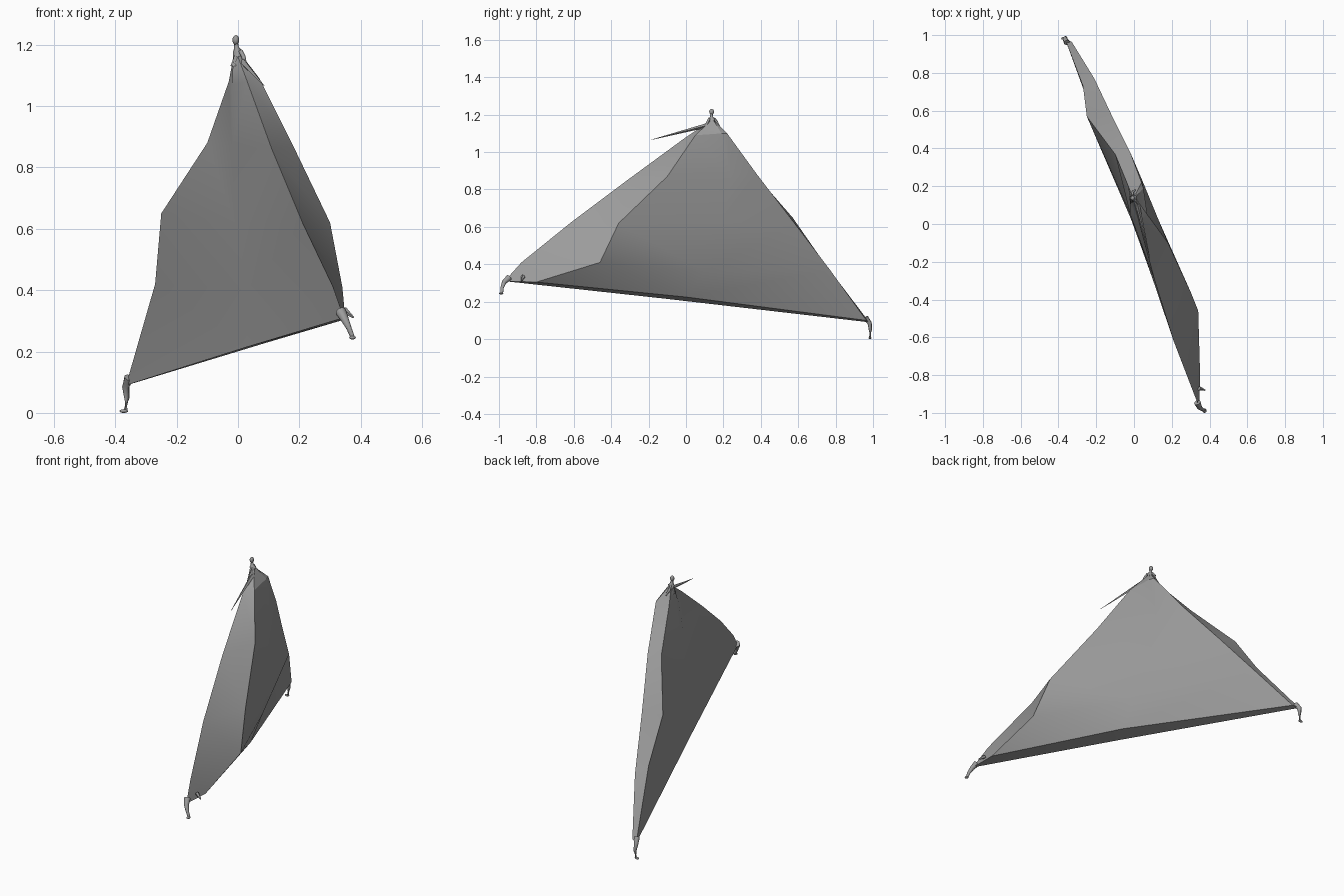
import bpy, bmesh
from mathutils import Vector

if "Cube" in bpy.data.objects:
    bpy.data.objects.remove(bpy.data.objects["Cube"], do_unlink=True)

grey = bpy.data.materials.new("plain_grey")
grey.use_nodes = True
tone = (0.33, 0.33, 0.33, 1)
grey.diffuse_color = tone
grey.node_tree.nodes["Principled BSDF"].inputs["Base Color"].default_value = tone


def finish(bm, name, angle):
    bmesh.ops.recalc_face_normals(bm, faces=bm.faces)
    mesh = bpy.data.meshes.new(name)
    bm.to_mesh(mesh)
    bm.free()
    mesh.materials.append(grey)
    obj = bpy.data.objects.new(name, mesh)
    bpy.context.collection.objects.link(obj)
    bpy.ops.object.select_all(action="DESELECT")
    obj.select_set(True)
    bpy.context.view_layer.objects.active = obj
    bpy.ops.object.shade_smooth_by_angle(angle=angle)
    return obj


def limb(name, path, radii, sides=8):
    """Tapered tube through a few joints."""
    bm = bmesh.new()
    points = [Vector(p) for p in path]
    rings = []
    for i, (point, radius) in enumerate(zip(points, radii)):
        ahead = points[min(i + 1, len(points) - 1)] - points[max(i - 1, 0)]
        turn = ahead.to_track_quat("Z", "Y").to_matrix().to_4x4()
        turn.translation = point
        ring = bmesh.ops.create_circle(bm, segments=sides, radius=radius, matrix=turn)
        rings.append(ring["verts"])
    for low, high in zip(rings, rings[1:]):
        for k in range(sides):
            n = (k + 1) % sides
            bm.faces.new((low[k], low[n], high[n], high[k]))
    bm.faces.new(rings[0])
    bm.faces.new(rings[-1])
    return finish(bm, name, 1.0)


def ball(name, centre, size):
    bm = bmesh.new()
    bmesh.ops.create_uvsphere(bm, u_segments=12, v_segments=8, radius=1)
    for v in bm.verts:
        v.co = Vector(centre) + Vector(a * b for a, b in zip(v.co, size))
    return finish(bm, name, 1.0)


# Stretched robe: each row runs near edge, outer front, outer back,
# far edge outer, far edge inner, inner middle
rows = [
    [(0, .12, 1.16), (.012, .13, 1.165), (.015, .15, 1.165),
     (.01, .16, 1.16), (-.015, .16, 1.16), (-.015, .13, 1.16)],
    [(.03, 0, 1.08), (.07, .05, 1.09), (.05, .19, 1.1),
     (.04, .22, 1.1), (-.03, .2, 1.08), (-.02, .1, 1.07)],
    [(.11, -.3, .86), (.18, -.1, .87), (.04, .24, .88),
     (-.02, .38, .88), (-.1, .37, .88), (-.02, .05, .87)],
    [(.21, -.62, .62), (.3, -.36, .62), (.05, .2, .62),
     (-.12, .58, .62), (-.25, .57, .65), (-.01, .03, .62)],
    [(.31, -.88, .41), (.34, -.46, .41), (.09, .1, .36),
     (-.21, .77, .37), (-.27, .73, .42), (.03, -.08, .4)],
    [(.345, -.97, .31), (.35, -.8, .305), (.08, 0, .225),
     (-.33, .965, .1), (-.365, .98, .09), (.03, -.1, .215)],
]
bm = bmesh.new()
grid = [[bm.verts.new(p) for p in row] for row in rows]
for upper, lower in zip(grid, grid[1:]):
    for k in range(len(upper)):
        n = (k + 1) % len(upper)
        bm.faces.new((upper[k], upper[n], lower[n], lower[k]))
bm.faces.new(grid[0])
bm.faces.new(grid[-1])
bmesh.ops.triangulate(bm, faces=bm.faces)
finish(bm, "stretched_robe", 0.6)

# Small figure at the peak
ball("head", (-.007, .137, 1.215), (.011, .013, .016))
limb("neck_and_chest", [(-.006, .137, 1.205), (-.005, .137, 1.19), (0, .137, 1.175), (0, .135, 1.13)],
     [.006, .008, .018, .025])
limb("front_arm", [(.008, .125, 1.18), (.018, .115, 1.16), (.025, .1, 1.13)], [.007, .007, .005])
limb("back_arm", [(-.005, .15, 1.18), (-.01, .165, 1.16), (.005, .18, 1.13)], [.007, .007, .005])

# Thin spike pulled out of the shoulder
limb("shoulder_spike", [(.015, .12, 1.145), (.085, -.185, 1.066)], [.012, .001], 4)

# Legs and feet at the two low corners
limb("near_leg", [(.335, -.945, .33), (.348, -.972, .305), (.362, -.983, .275), (.374, -.985, .245)],
     [.018, .013, .009, .007])
ball("near_foot", (.373, -.988, .245), (.011, .012, .006))
limb("far_leg", [(-.355, .96, .115), (-.366, .982, .085), (-.362, .986, .05), (-.366, .984, .01)],
     [.016, .012, .009, .006])
ball("far_foot", (-.372, .983, .006), (.014, .008, .006))
limb("near_hem_tuft", [(.345, -.87, .335), (.376, -.88, .311)], [.012, .003], 5)
